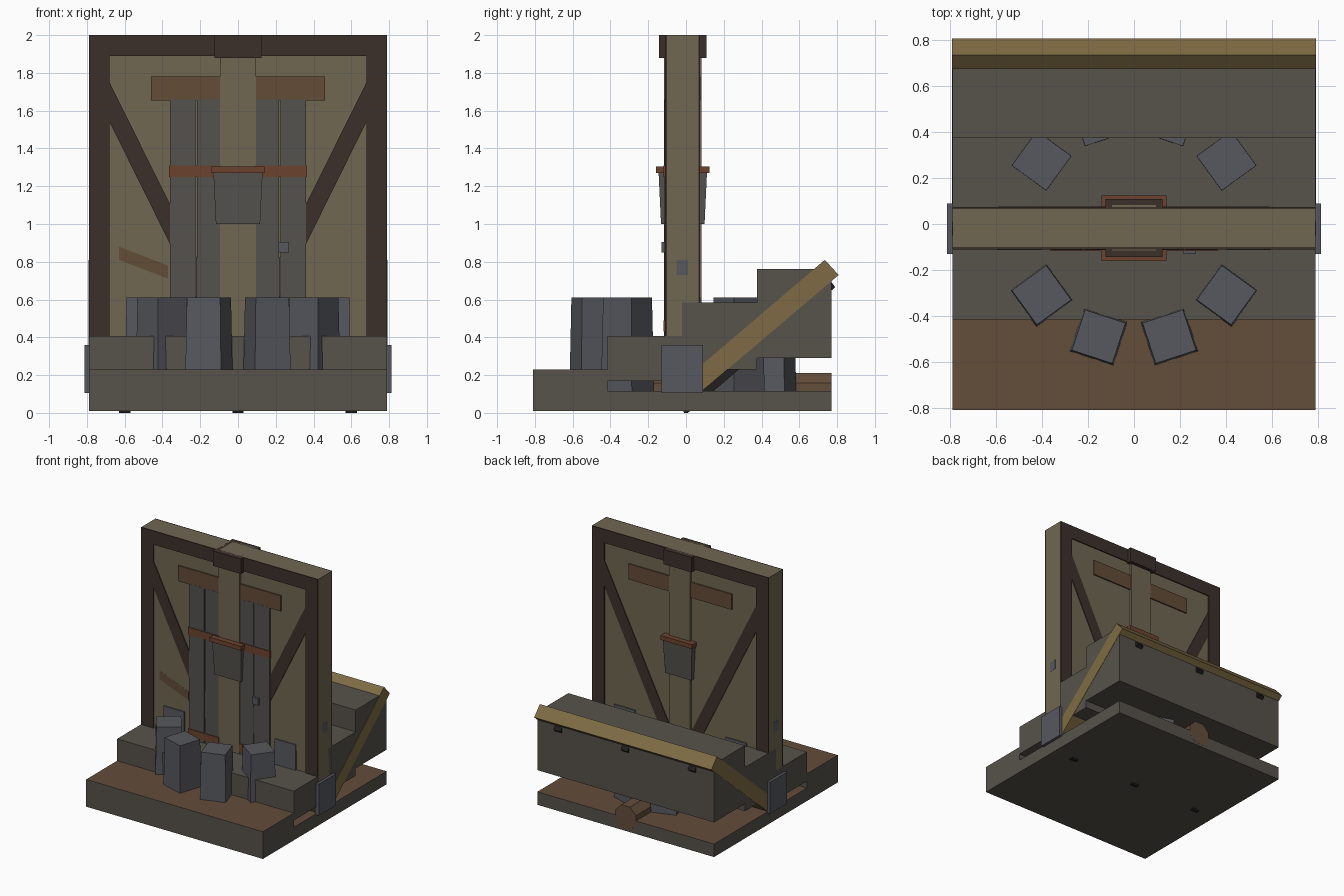
import bpy, bmesh, math
from mathutils import Vector, Matrix

if "Cube" in bpy.data.objects:
    bpy.data.objects.remove(bpy.data.objects["Cube"])

YC = -0.017          # depth centre of the wall and stone ring
W = 0.79             # half width of slab, steps and wall


def mat(name, r, g, b):
    m = bpy.data.materials.new(name)
    m.diffuse_color = (r, g, b, 1)
    m.use_nodes = True
    m.node_tree.nodes["Principled BSDF"].inputs["Base Color"].default_value = m.diffuse_color
    return m


TAN = mat("tan_plaster", .16, .135, .085)
DARK = mat("dark_wood", .045, .030, .023)
STEP = mat("step_stone", .095, .084, .070)
STONE = mat("blue_stone", .095, .098, .112)
DOOR = mat("door_grey", .090, .085, .076)
RUST = mat("rust", .15, .055, .028)
LINTEL = mat("lintel_wood", .125, .072, .038)
FLOOR = mat("floor_brown", .125, .075, .042)
BEAM = mat("yellow_wood", .21, .148, .058)
BLACK = mat("black_iron", .015, .014, .013)


def finish(name, bm, m, top=None):
    bmesh.ops.recalc_face_normals(bm, faces=bm.faces)
    me = bpy.data.meshes.new(name)
    me.materials.append(m)
    if top:
        me.materials.append(top)
        for f in bm.faces:
            f.material_index = 1 if f.normal.z > .9 else 0
    bm.to_mesh(me)
    bm.free()
    ob = bpy.data.objects.new(name, me)
    bpy.context.collection.objects.link(ob)
    return ob


def box(name, x0, x1, y0, y1, z0, z1, m, top=None, taper=1.0):
    """Box from its limits; taper scales the lower end."""
    bm = bmesh.new()
    bmesh.ops.create_cube(bm, size=1)
    for v in bm.verts:
        k = taper if v.co.z < 0 else 1
        v.co = Vector(((x0 + x1) / 2 + v.co.x * (x1 - x0) * k,
                       (y0 + y1) / 2 + v.co.y * (y1 - y0) * k,
                       (z0 + z1) / 2 + v.co.z * (z1 - z0)))
    return finish(name, bm, m, top)


def prism(name, pts, axis, a, b, m):
    """Extrude a profile: (y,z) along x, or (x,z) along y."""
    bm = bmesh.new()
    put = (lambda p: (a, p[0], p[1])) if axis == 'x' else (lambda p: (p[0], a, p[1]))
    f = bm.faces.new([bm.verts.new(put(p)) for p in pts])
    r = bmesh.ops.extrude_face_region(bm, geom=[f])
    d = Vector((b - a, 0, 0)) if axis == 'x' else Vector((0, b - a, 0))
    bmesh.ops.translate(bm, vec=d, verts=[g for g in r['geom'] if isinstance(g, bmesh.types.BMVert)])
    return finish(name, bm, m)


# base slab and rising steps, each step floating a little higher
box("base_slab", -W, W, -.81, .77, .01, .115, STEP, FLOOR)
for i in range(4):
    y = -.81 + .395 * i
    box(f"step_{i + 1}", -W, W, y, y + .395, .11 + .06 * i, .23 + .177 * i,
        STEP, FLOOR if i == 0 else None)

# octagonal log lying along the base
log = [(.1 * math.cos(math.radians(22.5 + 45 * k)),
        .12 + .1 * math.sin(math.radians(22.5 + 45 * k))) for k in range(8)]
prism("base_log", log, 'y', -.809, .771, FLOOR)

# ring of tapered standing stones
for i in range(10):
    a = math.radians(36 * i)
    ob = box(f"standing_stone_{i + 1}", .405, .59, -.0925, .0925, .115, .61, STONE, taper=1.09)
    ob.matrix_world = Matrix.Translation((0, YC, 0)) @ Matrix.Rotation(a, 4, 'Z')

# wall
box("wall_panel", -W, W, -.1, .066, .115, 2, TAN)

# frame, braces and lintel boards on both wall faces
for side, y0, y1 in (("front", -.11, -.099), ("back", .065, .075)):
    box(f"frame_top_{side}", -W, W, y0, y1, 1.89, 2, DARK)
    for n, s in (("left", -1), ("right", 1)):
        xs = sorted((s * .68, s * W))
        box(f"frame_post_{side}_{n}", xs[0], xs[1], y0, y1, .115, 1.89, DARK)
        prism(f"brace_{side}_{n}", [(s * .68, 1.75), (s * .68, 1.54), (s * .15, .47), (s * .09, .56)],
              'y', y0 + .002, y1 - .002, DARK)
        xs = sorted((s * .09, s * .46))
        box(f"lintel_{side}_{n}", xs[0], xs[1], y0 - .002, y1 + .002, 1.655, 1.78, LINTEL)

# plank doors with rusty straps, front only
for n, s in (("left", -1), ("right", 1)):
    for k, (p, q) in enumerate(((.09, .216), (.224, .36))):
        xs = sorted((s * p, s * q))
        box(f"door_plank_{n}_{k + 1}", xs[0], xs[1], -.113, -.1, .3, 1.66, DOOR)
    for k, z in enumerate((.43, 1.25)):
        xs = sorted((s * .09, s * .365))
        box(f"door_strap_{n}_{k + 1}", xs[0], xs[1], -.118, -.1, z, z + .06, RUST)
box("door_knob", .215, .27, -.13, -.1, .85, .905, STONE)

# slanted board set flush in the wall
prism("wall_board", [(-.63, .88), (-.63, .81), (-.37, .71), (-.37, .78)], 'y', -.1005, -.05, LINTEL)

# central post with cap, tapered collar and rim
box("centre_post", -.095, .095, -.116, .082, .115, 2, TAN)
for n, x0, x1, y0, y1 in (("front", -.125, .125, -.143, -.11), ("back", -.125, .125, .076, .109),
                          ("left", -.125, -.093, -.11, .076), ("right", .093, .125, -.11, .076)):
    box(f"post_cap_{n}", x0, x1, y0, y1, 1.88, 2, DARK)
box("post_collar", -.13, .13, -.145, .111, 1, 1.27, DOOR, taper=.9)
box("collar_rim", -.141, .141, -.16, .124, 1.27, 1.305, RUST)

# side plates and small side blocks
for n, s in (("left", -1), ("right", 1)):
    xs = sorted((s * .78, s * .813))
    box(f"side_plate_{n}", xs[0], xs[1], -.13, .09, .105, .36, STONE)
    xs = sorted((s * .75, s * .791))
    box(f"side_block_{n}", xs[0], xs[1], -.05, .01, .73, .81, STONE)

# sloping beam through the steps, with three iron rods below it
prism("sloping_beam", [(.735, .81), (.808, .73), (.09, .12), (.02, .20)], 'x', -.792, .792, BEAM)
for i, x in enumerate((-.6, 0, .6)):
    prism(f"iron_rod_{i + 1}", [(.765, .70), (.79, .665), (.01, 0), (-.01, 0), (-.02, .03)],
          'x', x - .03, x + .03, BLACK)
